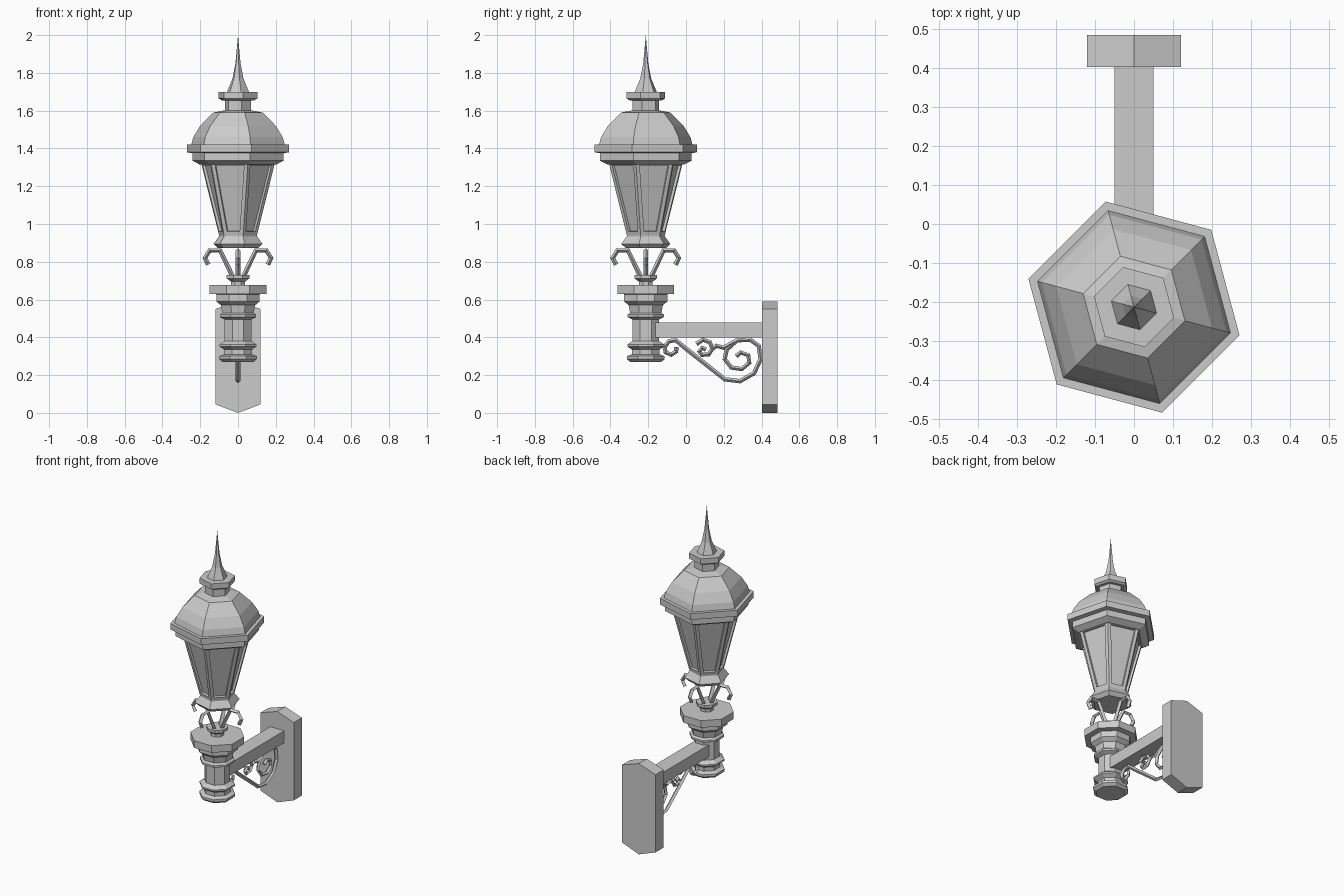
import bpy, bmesh, math

if "Cube" in bpy.data.objects:
    bpy.data.objects.remove(bpy.data.objects["Cube"])

AX = -0.213  # y position of the lamp axis


def finish(name, bm):
    bmesh.ops.recalc_face_normals(bm, faces=bm.faces)
    me = bpy.data.meshes.new(name)
    bm.to_mesh(me)
    bm.free()
    ob = bpy.data.objects.new(name, me)
    bpy.context.collection.objects.link(ob)
    return ob


def lathe(name, profile, sides, start, panel=None):
    """Faceted turning of (radius, z) points around the lamp axis."""
    bm = bmesh.new()
    rings = []
    for r, z in profile:
        if r == 0:
            rings.append([bm.verts.new((0, AX, z))] * sides)
            continue
        ring = []
        for i in range(sides):
            a = math.radians(start + 360 * i / sides)
            ring.append(bm.verts.new((r * math.cos(a), AX + r * math.sin(a), z)))
        rings.append(ring)
    walls = []
    for lo, hi in zip(rings, rings[1:]):
        for i in range(sides):
            j = (i + 1) % sides
            vs = list(dict.fromkeys((lo[i], lo[j], hi[j], hi[i])))
            walls.append(bm.faces.new(vs))
    for ring in (rings[0], rings[-1]):
        if ring[0] is not ring[1]:
            bm.faces.new(ring)
    if panel:
        bmesh.ops.recalc_face_normals(bm, faces=bm.faces)
        bmesh.ops.inset_individual(bm, faces=walls, thickness=panel[0], use_even_offset=True)
        bmesh.ops.inset_individual(bm, faces=walls, thickness=0.001, depth=-panel[1])
    return finish(name, bm)


def prism(name, outline, y0, y1):
    """Extrude an x-z outline along y."""
    bm = bmesh.new()
    f = bm.faces.new([bm.verts.new((x, y0, z)) for x, z in outline])
    ext = bmesh.ops.extrude_face_region(bm, geom=[f])
    bmesh.ops.translate(bm, vec=(0, y1 - y0, 0),
                        verts=[g for g in ext["geom"] if isinstance(g, bmesh.types.BMVert)])
    return finish(name, bm)


def rods(name, paths, radius):
    """Thin four-sided bars following 3D paths."""
    cu = bpy.data.curves.new(name, "CURVE")
    cu.dimensions = "3D"
    cu.bevel_depth = radius
    cu.bevel_resolution = 0
    cu.use_fill_caps = True
    for path in paths:
        sp = cu.splines.new("POLY")
        sp.points.add(len(path) - 1)
        for p, co in zip(sp.points, path):
            p.co = (*co, 1)
        sp.use_smooth = False
    ob = bpy.data.objects.new(name, cu)
    bpy.context.collection.objects.link(ob)
    return ob


# Six-sided lantern, turned 15 degrees
lathe("roof", [(0.21, 1.315), (0.24, 1.33), (0.25, 1.335), (0.25, 1.375), (0.28, 1.38),
               (0.28, 1.42), (0.256, 1.42), (0.245, 1.46), (0.207, 1.52), (0.135, 1.59),
               (0.072, 1.602), (0.072, 1.66)], 6, -15)
lathe("finial", [(0.09, 1.655), (0.106, 1.665), (0.106, 1.70), (0.06, 1.70), (0.03, 1.77),
                 (0.014, 1.85), (0, 2.0)], 6, -15)
lathe("glass_body", [(0.104, 0.94), (0.204, 1.33)], 6, -15, panel=(0.02, 0.014))
lathe("lantern_base", [(0.11, 0.872), (0.134, 0.895), (0.104, 0.935), (0.104, 0.95)], 6, -15)

# Four curled supports below the lantern
side = [(0.025, 0.715), (0.095, 0.86), (0.15, 0.86), (0.175, 0.82), (0.157, 0.785)]
rods("curled_supports",
     [[(r * cx, AX + r * cy, z) for r, z in side] for cx, cy in ((1, 0), (0, 1), (-1, 0), (0, -1))],
     0.013)

# Eight-sided post
lathe("support_hub", [(0.04, 0.67), (0.04, 0.695), (0.065, 0.712), (0.065, 0.73)], 8, 22.5)
lathe("post", [(0.09, 0.27), (0.108, 0.285), (0.108, 0.30), (0.08, 0.31), (0.08, 0.335),
               (0.106, 0.352), (0.106, 0.362), (0.077, 0.38), (0.077, 0.495), (0.104, 0.507),
               (0.104, 0.52), (0.09, 0.53), (0.098, 0.57), (0.124, 0.59), (0.124, 0.628),
               (0.162, 0.63), (0.162, 0.676)], 8, 22.5)

# Wall plate with pointed ends, and the arm
prism("wall_plate", [(-0.12, 0.045), (0, 0), (0.12, 0.045), (0.12, 0.55), (0, 0.59), (-0.12, 0.55)],
      0.402, 0.484)
prism("arm", [(-0.05, 0.4), (0.05, 0.4), (0.05, 0.478), (-0.05, 0.478)], -0.165, 0.41)

# Scrollwork under the arm
big = [(-0.052, 0.35), (-0.052, 0.325), (-0.078, 0.308), (-0.108, 0.32), (-0.113, 0.35),
       (-0.09, 0.38), (-0.055, 0.385), (0.0, 0.34), (0.205, 0.178), (0.285, 0.168),
       (0.36, 0.21), (0.395, 0.285), (0.385, 0.355), (0.34, 0.388), (0.27, 0.384),
       (0.215, 0.335), (0.205, 0.285), (0.24, 0.24), (0.295, 0.232), (0.335, 0.265),
       (0.33, 0.305), (0.29, 0.32), (0.265, 0.30)]
small = [(0.105, 0.335), (0.085, 0.345), (0.07, 0.325), (0.085, 0.307), (0.12, 0.31),
         (0.14, 0.34), (0.125, 0.375), (0.09, 0.387), (0.055, 0.365)]
link = [(0.14, 0.34), (0.16, 0.355), (0.2, 0.345), (0.27, 0.384)]
rods("scrollwork", [[(0, y, z) for y, z in p] for p in (big, small, link)], 0.012)
